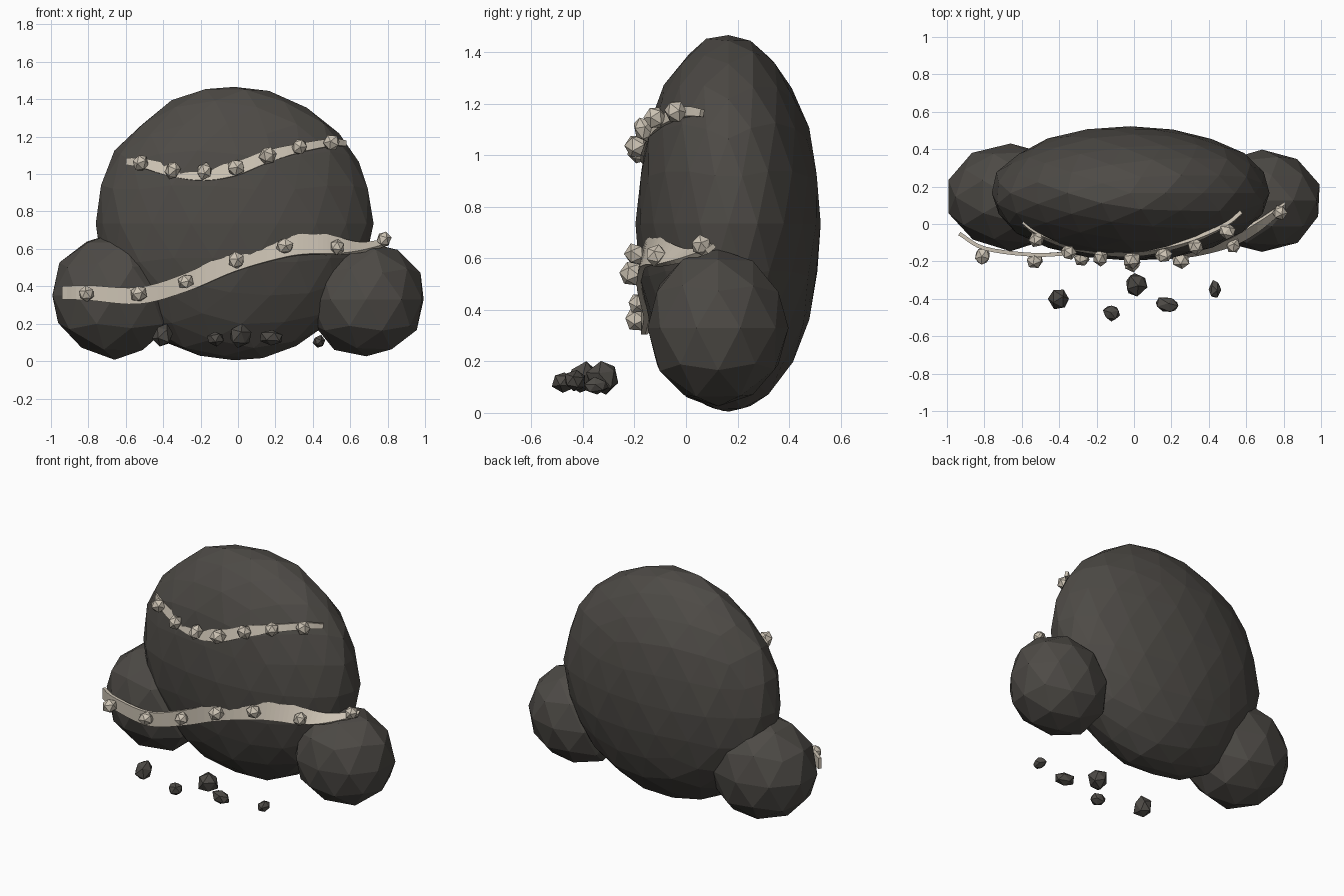
import bpy, bmesh, math, random
from mathutils import Vector

if "Cube" in bpy.data.objects:
    bpy.data.objects.remove(bpy.data.objects["Cube"])

random.seed(4)


def material(name, rgb):
    m = bpy.data.materials.new(name)
    m.diffuse_color = (*rgb, 1)
    m.use_nodes = True
    m.node_tree.nodes["Principled BSDF"].inputs["Base Color"].default_value = m.diffuse_color
    return m


STONE = material("dark stone", (0.075, 0.069, 0.061))
CREAM = material("pale bone", (0.60, 0.54, 0.45))


def finish(name, bm, mat):
    me = bpy.data.meshes.new(name)
    bm.to_mesh(me)
    bm.free()
    me.materials.append(mat)
    ob = bpy.data.objects.new(name, me)
    bpy.context.collection.objects.link(ob)
    return ob


def rock(name, centre, radii, subdiv, rough, mat):
    """Faceted ellipsoid with slightly uneven vertices."""
    bm = bmesh.new()
    bmesh.ops.create_icosphere(bm, subdivisions=subdiv, radius=1)
    for v in bm.verts:
        k = 1 + random.uniform(-rough, rough)
        v.co = Vector([c + r * k * a for c, r, a in zip(centre, radii, v.co)])
    return finish(name, bm, mat)


def spline(pts, steps=5):
    """Catmull-Rom samples through the control points."""
    pts = [Vector(p) for p in pts]
    ext = [2 * pts[0] - pts[1]] + pts + [2 * pts[-1] - pts[-2]]
    out = []
    for i in range(1, len(ext) - 2):
        a, b, c, d = ext[i - 1:i + 3]
        for s in range(steps):
            t = s / steps
            out.append(0.5 * (2 * b + (c - a) * t + (2 * a - 5 * b + 4 * c - d) * t * t
                              + (3 * b - a - 3 * c + d) * t ** 3))
    return out + [pts[-1]]


def ribbon(name, pts):
    """Thin strap; each point is x, y, z, width, backward lean in radians."""
    bm = bmesh.new()
    rows = []
    for x, y, z, w, lean in spline(pts):
        dy, dz = math.sin(lean) * w / 2, math.cos(lean) * w / 2
        rows.append([bm.verts.new((x, y - dy, z - dz)), bm.verts.new((x, y + dy, z + dz))])
    for a, b in zip(rows, rows[1:]):
        bm.faces.new((a[0], b[0], b[1], a[1]))
    ob = finish(name, bm, CREAM)
    mod = ob.modifiers.new("thickness", 'SOLIDIFY')
    mod.thickness = 0.02
    mod.offset = -1


# boulders
rock("main_boulder", (-0.02, 0.165, 0.735), (0.745, 0.36, 0.735), 3, 0.012, STONE)
rock("left_boulder", (-0.66, 0.145, 0.35), (0.345, 0.285, 0.335), 2, 0.025, STONE)
rock("right_boulder", (0.685, 0.125, 0.33), (0.318, 0.275, 0.312), 2, 0.025, STONE)

# straps across the front
ribbon("lower_strap", [
    (-0.94, -0.06, 0.365, 0.07, 0.0), (-0.80, -0.14, 0.365, 0.08, 0.0),
    (-0.53, -0.175, 0.35, 0.09, 0.0), (-0.28, -0.165, 0.42, 0.10, 0.0),
    (-0.01, -0.185, 0.54, 0.115, 0.1), (0.25, -0.17, 0.62, 0.13, 0.2),
    (0.40, -0.14, 0.635, 0.125, 0.3), (0.53, -0.095, 0.62, 0.10, 0.5),
    (0.66, -0.02, 0.615, 0.07, 0.9), (0.81, 0.09, 0.645, 0.04, 0.9)])
ribbon("upper_strap", [
    (-0.60, 0.00, 1.07, 0.035, 0.2), (-0.52, -0.06, 1.06, 0.05, 0.3),
    (-0.35, -0.125, 1.02, 0.07, 0.3), (-0.18, -0.155, 1.005, 0.08, 0.3),
    (-0.01, -0.165, 1.03, 0.075, 0.3), (0.16, -0.14, 1.095, 0.07, 0.3),
    (0.33, -0.09, 1.14, 0.05, 0.3), (0.50, -0.01, 1.17, 0.04, 0.2),
    (0.58, 0.055, 1.165, 0.03, 0.2)])

# studs on the straps
STUDS = {
    "lower_stud": [(-0.81, -0.17, 0.36), (-0.53, -0.195, 0.36), (-0.28, -0.185, 0.425),
                   (-0.01, -0.21, 0.54), (0.25, -0.195, 0.615), (0.53, -0.115, 0.61),
                   (0.78, 0.06, 0.65)],
    "upper_stud": [(-0.52, -0.08, 1.06), (-0.35, -0.15, 1.02), (-0.18, -0.18, 1.015),
                   (-0.01, -0.19, 1.035), (0.16, -0.165, 1.10), (0.33, -0.12, 1.145),
                   (0.50, -0.04, 1.17)]}
for name, places in STUDS.items():
    for i, p in enumerate(places):
        r = [random.uniform(0.040, 0.052) for _ in range(3)]
        ob = rock(f"{name}_{i + 1}", (0, 0, 0), r, 1, 0.05, CREAM)
        ob.location = p
        ob.rotation_euler = [random.uniform(-0.5, 0.5) for _ in range(3)]

# loose pebbles in front
PEBBLES = [((-0.40, -0.40, 0.135), (0.055, 0.06, 0.065)),
           ((-0.12, -0.475, 0.12), (0.05, 0.045, 0.042)),
           ((0.01, -0.32, 0.135), (0.06, 0.065, 0.065)),
           ((0.18, -0.43, 0.125), (0.07, 0.045, 0.045)),
           ((0.435, -0.35, 0.105), (0.035, 0.052, 0.034))]
for i, (p, r) in enumerate(PEBBLES):
    ob = rock(f"pebble_{i + 1}", (0, 0, 0), r, 1, 0.12, STONE)
    ob.location = p
    ob.rotation_euler = [random.uniform(-0.3, 0.3) for _ in range(3)]
